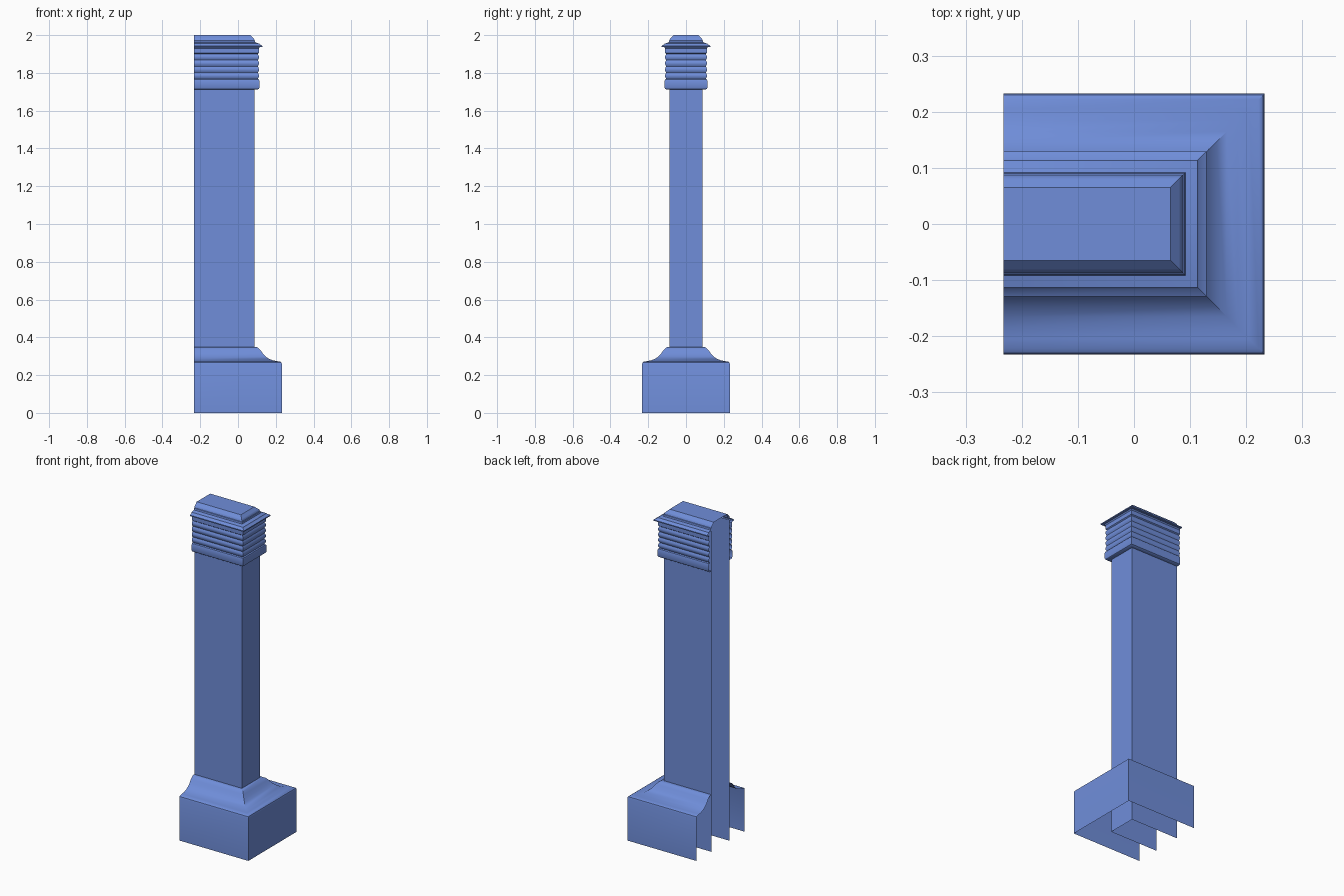
import bpy, bmesh, math

default = bpy.data.objects.get("Cube")
if default:
    bpy.data.objects.remove(default, do_unlink=True)

BACK = -0.233      # plane where the open wall-side edge lies
HALF = 0.088       # half width of the shaft

blue = bpy.data.materials.new("slate blue")
blue.use_nodes = True
colour = (0.16, 0.27, 0.70, 1)
blue.diffuse_color = colour
blue.node_tree.nodes["Principled BSDF"].inputs["Base Color"].default_value = colour


def sweep(name, profile, close_top=False):
    """Carry a (half width, height) profile round three sides, open at the back."""
    bm = bmesh.new()
    rings = [[bm.verts.new(p) for p in
              ((BACK, -r, z), (r, -r, z), (r, r, z), (BACK, r, z))]
             for r, z in profile]
    for low, high in zip(rings, rings[1:]):
        for j in range(3):
            bm.faces.new((low[j], low[j + 1], high[j + 1], high[j]))
    if close_top:
        bm.faces.new(rings[-1])
    mesh = bpy.data.meshes.new(name)
    bm.to_mesh(mesh)
    bm.free()
    mesh.materials.append(blue)
    obj = bpy.data.objects.new(name, mesh)
    bpy.context.collection.objects.link(obj)
    bpy.ops.object.select_all(action='DESELECT')
    obj.select_set(True)
    bpy.context.view_layer.objects.active = obj
    bpy.ops.object.shade_smooth_by_angle(angle=math.radians(35))
    return obj


# Shaft, running down inside the plinth and up inside the capital
sweep("shaft", [(HALF, 0), (HALF, 1.955)])

# Plinth with rounded top edge and a cove rising to the shaft
sweep("plinth", [(0.233, 0), (0.233, 0.258), (0.230, 0.267), (0.222, 0.272),
                 (0.205, 0.274), (0.185, 0.278), (0.165, 0.286),
                 (0.147, 0.298), (0.133, 0.312), (0.120, 0.331),
                 (0.110, 0.342), (0.100, 0.348), (HALF, 0.348)])

# Capital: rounded lower band, four ribs, overhanging ledge and stepped top
capital = [(HALF, 1.712), (0.105, 1.712), (0.111, 1.716), (0.114, 1.724),
           (0.114, 1.755), (0.111, 1.764)]
RIBS, START, PITCH = 4, 1.768, 0.033
for i in range(RIBS):
    for k in range(6):
        t = k / 6
        capital.append((0.105 + 0.006 * math.sin(math.pi * t),
                        START + PITCH * (i + t)))
capital += [(0.105, 1.900), (0.111, 1.905), (0.111, 1.930), (0.116, 1.937),
            (0.129, 1.937), (0.129, 1.943), (0.115, 1.951), (0.113, 1.955),
            (0.092, 1.961), (0.090, 1.970), (0.087, 1.972), (0.085, 1.980),
            (0.080, 1.985), (0.065, 2.0)]
sweep("capital", capital, close_top=True)
